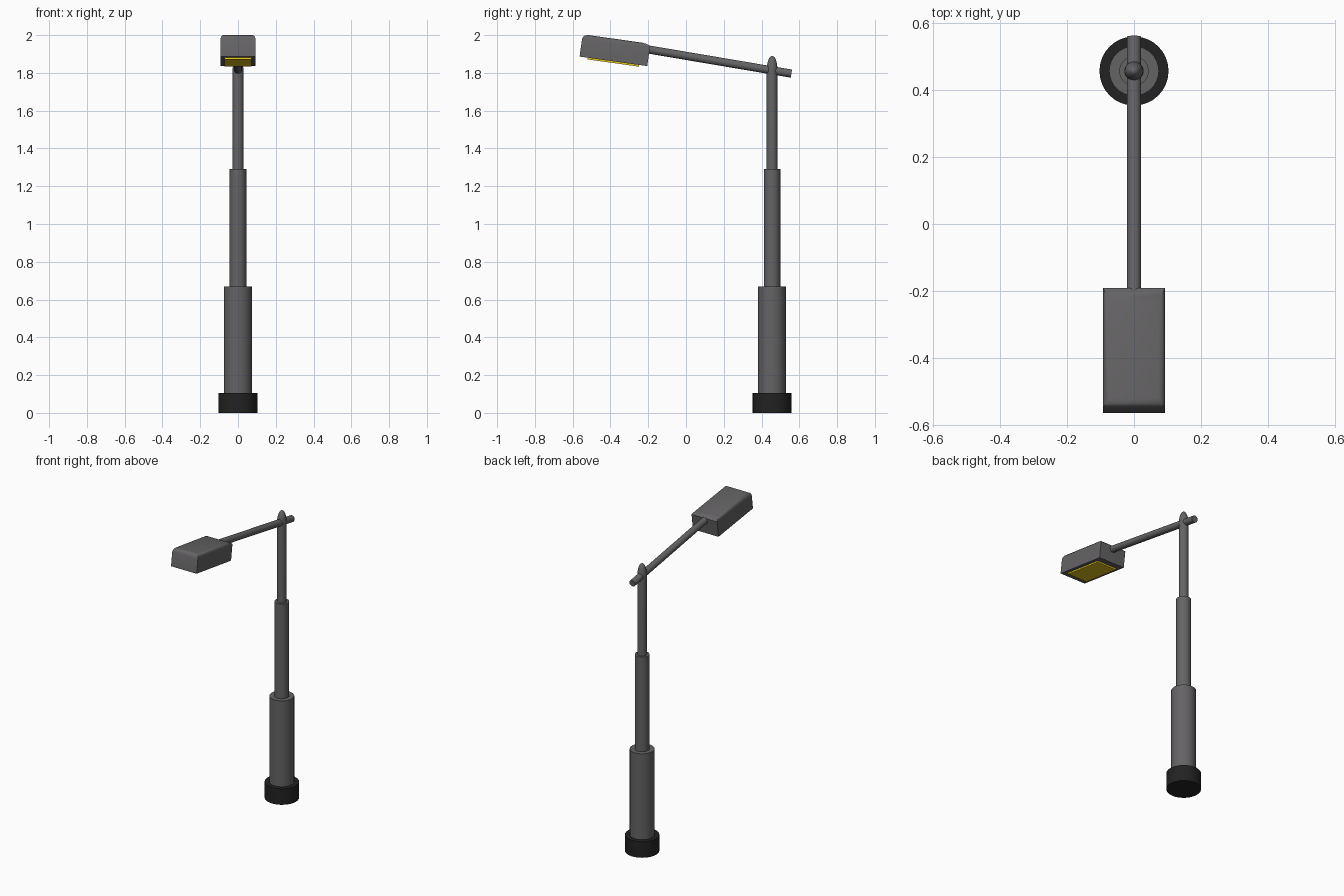
import bpy, bmesh, math
from mathutils import Vector, Matrix

if "Cube" in bpy.data.objects:
    bpy.data.objects.remove(bpy.data.objects["Cube"])


def material(name, rgb):
    m = bpy.data.materials.new(name)
    m.diffuse_color = (*rgb, 1)
    m.use_nodes = True
    m.node_tree.nodes["Principled BSDF"].inputs["Base Color"].default_value = m.diffuse_color
    return m


GREY = material("pole grey", (0.13, 0.125, 0.13))
BLACK = material("base black", (0.016, 0.016, 0.016))
YELLOW = material("lamp yellow", (0.80, 0.58, 0.01))
POLE_Y = 0.456


def finish(name, bm, mat, matrix=Matrix()):
    bmesh.ops.recalc_face_normals(bm, faces=bm.faces[:])
    me = bpy.data.meshes.new(name)
    bm.to_mesh(me)
    bm.free()
    me.materials.append(mat)
    ob = bpy.data.objects.new(name, me)
    bpy.context.collection.objects.link(ob)
    ob.matrix_world = matrix
    bpy.ops.object.select_all(action='DESELECT')
    ob.select_set(True)
    bpy.context.view_layer.objects.active = ob
    bpy.ops.object.shade_smooth_by_angle(angle=math.radians(40))
    return ob


def loft(name, rings, mat, matrix=Matrix()):
    """Skin a stack of closed rings and cap both ends."""
    bm = bmesh.new()
    loops = [[bm.verts.new(p) for p in ring] for ring in rings]
    n = len(loops[0])
    for a, b in zip(loops, loops[1:]):
        for i in range(n):
            j = (i + 1) % n
            bm.faces.new((a[i], a[j], b[j], b[i]))
    bm.faces.new(loops[0])
    bm.faces.new(loops[-1])
    return finish(name, bm, mat, matrix)


def turned(name, profile, mat, matrix, n=32):
    """Round part from (radius, height) pairs."""
    rings = [[(r * math.cos(2 * math.pi * i / n), r * math.sin(2 * math.pi * i / n), z)
              for i in range(n)] for r, z in profile]
    return loft(name, rings, mat, matrix)


def rect(hx, y0, y1, z0, z1):
    """Rectangle ring: front edge at y0/z0, rear edge at y1/z1."""
    return [(-hx, y0, z0), (hx, y0, z0), (hx, y1, z1), (-hx, y1, z1)]


# Telescoping pole
at_pole = Matrix.Translation((0, POLE_Y, 0))
turned("base", [(0.103, 0), (0.103, 0.105)], BLACK, at_pole)
turned("lower_pole", [(0.074, 0.09), (0.074, 0.67)], GREY, at_pole)
turned("middle_pole", [(0.044, 0.65), (0.044, 1.292)], GREY, at_pole)
tip = [(0.0285 * math.cos(t), 1.815 + 0.075 * math.sin(t))
       for t in (math.radians(a) for a in (0, 15, 30, 45, 60, 72, 82, 88))]
turned("upper_pole", [(0.0285, 1.27)] + tip, GREY, at_pole)

# Sloping arm
start = Vector((0, 0.558, 1.796))
end = Vector((0, -0.25, 1.796 + 0.169 * 0.808))
d = end - start
turned("arm", [(0.0215, 0), (0.0215, d.length)], GREY,
       Matrix.Translation(start) @ d.to_track_quat('Z', 'Y').to_matrix().to_4x4(), 24)

# Lamp head, modelled level from its lower rear edge, then tilted
tilt = Matrix.Translation((0, -0.205, 1.836)) @ Matrix.Rotation(math.radians(-8), 4, 'X')
loft("lamp_head", [
    rect(0.093, -0.362, 0, 0, 0),
    rect(0.093, -0.362, 0, 0.094, 0.104),
    rect(0.090, -0.358, -0.006, 0.106, 0.110),
    rect(0.084, -0.349, -0.022, 0.115, 0.116),
    rect(0.074, -0.334, -0.045, 0.119, 0.119),
], GREY, tilt)

# Light panel under the head
loft("light_panel", [rect(0.071, -0.318, -0.044, -0.009, -0.009),
                     rect(0.071, -0.318, -0.044, 0.005, 0.005)], YELLOW, tilt)
